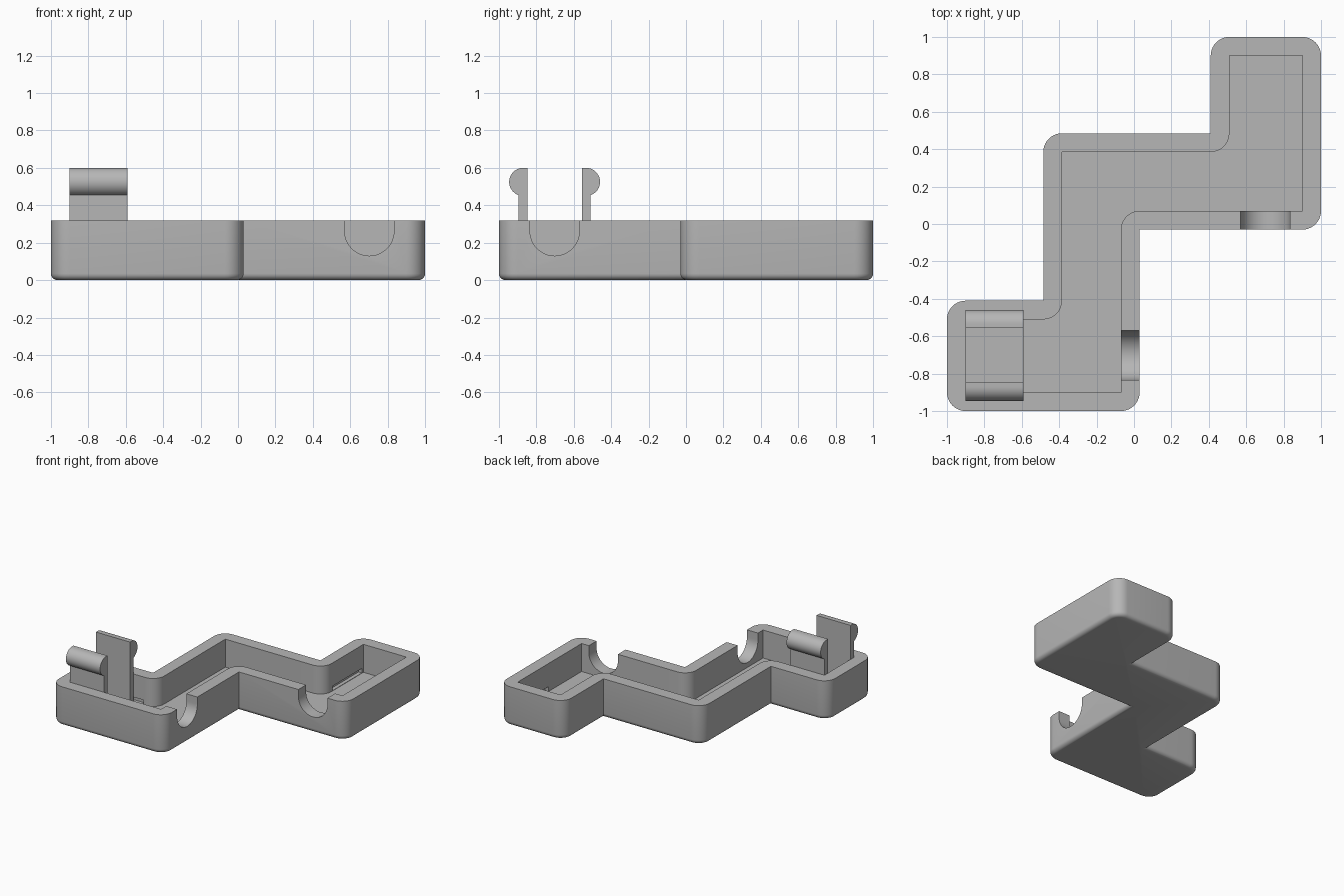
import bpy, bmesh
from math import sin, cos, pi, radians
from mathutils import Vector

cube = bpy.data.objects.get("Cube")
if cube:
    bpy.data.objects.remove(cube, do_unlink=True)

grey = bpy.data.materials.new("plain grey")
grey.use_nodes = True
GREY = (0.47, 0.47, 0.47, 1)
grey.diffuse_color = GREY
grey.node_tree.nodes["Principled BSDF"].inputs["Base Color"].default_value = GREY

RIM, FLOOR, WALL = 0.32, 0.09, 0.1


def rounded(points, radius, convex):
    """Round only the convex or only the concave corners of a counter-clockwise outline."""
    out = []
    for i, p in enumerate(points):
        p = Vector(p)
        a = (Vector(points[i - 1]) - p).normalized()
        b = (Vector(points[(i + 1) % len(points)]) - p).normalized()
        is_convex = a.x * b.y - a.y * b.x < 0
        if is_convex != convex:
            out.append(tuple(p))
            continue
        centre = p + (a + b) * radius
        for k in range(11):
            t = k / 10 * pi / 2
            out.append(tuple(centre - b * radius * cos(t) - a * radius * sin(t)))
    return out


def prism(name, profile, axis, start, end, bevel=0):
    """Extrude a flat profile along an axis, optionally rounding its lower outline."""
    place = {"x": lambda a, b, h: (h, a, b),
             "y": lambda a, b, h: (a, h, b),
             "z": lambda a, b, h: (a, b, h)}[axis]
    bm = bmesh.new()
    base = bm.faces.new([bm.verts.new(place(a, b, start)) for a, b in profile])
    moved = bmesh.ops.extrude_face_region(bm, geom=[base], use_keep_orig=True)["geom"]
    shift = Vector(place(0, 0, end - start))
    bmesh.ops.translate(bm, vec=shift, verts=[v for v in moved if isinstance(v, bmesh.types.BMVert)])
    bmesh.ops.recalc_face_normals(bm, faces=bm.faces)
    if bevel:
        bmesh.ops.bevel(bm, geom=list(base.edges), offset=bevel, segments=5,
                        profile=0.5, affect="EDGES")
    mesh = bpy.data.meshes.new(name)
    bm.to_mesh(mesh)
    bm.free()
    mesh.materials.append(grey)
    obj = bpy.data.objects.new(name, mesh)
    bpy.context.collection.objects.link(obj)
    return obj


def activate(obj):
    bpy.ops.object.select_all(action="DESELECT")
    obj.select_set(True)
    bpy.context.view_layer.objects.active = obj


def cut(obj, cutter):
    activate(obj)
    mod = obj.modifiers.new("cut", "BOOLEAN")
    mod.operation, mod.solver, mod.object = "DIFFERENCE", "EXACT", cutter
    bpy.ops.object.modifier_apply(modifier=mod.name)
    bpy.data.objects.remove(cutter, do_unlink=True)


def box(a0, a1, b0, b1):
    return [(a0, b0), (a1, b0), (a1, b1), (a0, b1)]


# Zigzag tray body with rounded outer corners
def zigzag(inset):
    s, lo, hi = 1 - inset, 0.03 - inset, 0.41 + inset
    step = 0.485 - inset
    return [(-s, -s), (lo, -s), (lo, -0.03 + inset), (s, -0.03 + inset), (s, s),
            (hi, s), (hi, step), (-step, step), (-step, -hi), (-s, -hi)]


tray = prism("tray", rounded(zigzag(0), 0.1, True), "z", 0, RIM, bevel=0.035)
cut(tray, prism("cavity", rounded(zigzag(WALL), 0.1, False), "z", FLOOR, 1))

# Round-bottomed notches through two walls
def notch(centre):
    r, z = 0.132, 0.262
    arc = [(centre + r * cos(pi + pi * k / 24), z + r * sin(pi + pi * k / 24)) for k in range(25)]
    return arc + [(centre + r, 0.5), (centre - r, 0.5)]


cut(tray, prism("back_notch", notch(0.702), "y", -0.1, 0.12))
cut(tray, prism("side_notch", notch(-0.702), "x", -0.12, 0.1))

# Shallow grooves low in the end walls
low, high, depth = FLOOR + 0.003, FLOOR + 0.04, 0.03
cut(tray, prism("end_groove", box(0.51 - depth, 0.9 + depth, low, high), "y", 0.5, 0.88))
cut(tray, prism("front_groove", box(-0.9 - depth, -0.51 + depth, low, high), "x", -0.88, -0.5))

# U-shaped snap clip: base plate and two arms with rounded outward lips
MID, outer, inner, lip = -0.7025, 0.193, 0.146, 0.075
half = [(outer, 0.05), (outer, 0.455)]
half += [(inner + 0.022 + lip * cos(t), 0.525 + lip * sin(t))
         for t in [radians(-68 + 158 * k / 18) for k in range(19)]]
half += [(inner, 0.6), (inner, FLOOR + 0.02)]
profile = [(MID + y, z) for y, z in half] + [(MID - y, z) for y, z in reversed(half)]
clip = prism("snap_clip", profile, "x", -0.902, -0.592)

for obj in (tray, clip):
    activate(obj)
    bpy.ops.object.shade_smooth_by_angle(angle=radians(30))
